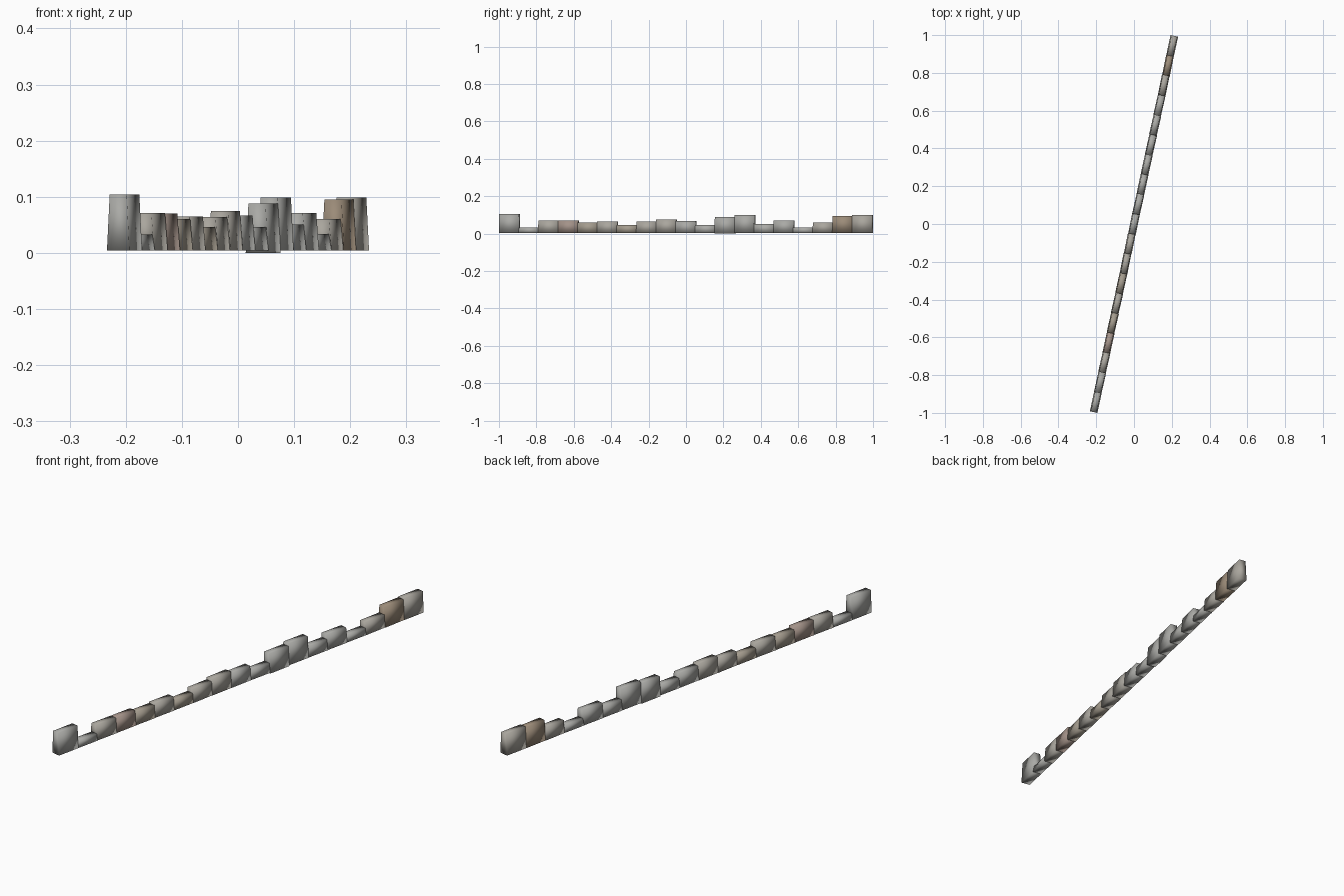
import bpy, bmesh, math, random
from mathutils import Matrix, Vector

if "Cube" in bpy.data.objects:
    bpy.data.objects.remove(bpy.data.objects["Cube"])

random.seed(4)
ANGLE = math.radians(-12.1)      # heading of the row, away from +y
PITCH = 0.1072                   # spacing of the blocks

# top height and tint of each stone, from the -y end to the +y end
STONES = [(0.104, "grey"), (0.033, "grey"), (0.071, "warm"), (0.070, "red"),
          (0.060, "tan"), (0.065, "warm"), (0.046, "tan"), (0.064, "warm"),
          (0.075, "warm"), (0.067, "grey"), (0.046, "grey"), (0.088, "grey"),
          (0.099, "grey"), (0.051, "grey"), (0.071, "grey"), (0.034, "grey"),
          (0.060, "warm"), (0.095, "brown"), (0.099, "warm")]
TINTS = {"grey": (0.40, 0.40, 0.38, 1), "warm": (0.40, 0.38, 0.34, 1),
         "tan": (0.37, 0.33, 0.27, 1), "red": (0.37, 0.29, 0.25, 1),
         "brown": (0.33, 0.26, 0.19, 1)}

materials = {}
for name, color in TINTS.items():
    materials[name] = bpy.data.materials.new("stone_" + name)
    materials[name].diffuse_color = color


def stone(i, top, tint):
    """Tapered edging block, slightly turned in the row."""
    base = 0.0 if i == 11 else 0.004
    h = top - base
    bm = bmesh.new()
    bmesh.ops.create_cube(bm, size=1)
    for v in bm.verts:
        width = 0.041 if v.co.z < 0 else 0.031
        v.co = Vector((v.co.x * width, v.co.y * PITCH * 1.003, (v.co.z + 0.5) * h))
    mesh = bpy.data.meshes.new("edging_stone")
    bm.to_mesh(mesh)
    bm.free()
    mesh.shade_smooth()
    mesh.materials.append(materials[tint])
    ob = bpy.data.objects.new(f"edging_stone_{i + 1}", mesh)
    bpy.context.collection.objects.link(ob)
    d = (i - 9) * PITCH
    turn = 0 if i in (0, 18) else random.uniform(-0.02, 0.02)
    ob.location = (-math.sin(ANGLE) * d, math.cos(ANGLE) * d, base)
    ob.rotation_euler = (0, 0, ANGLE + turn)


for i, (top, tint) in enumerate(STONES):
    stone(i, top, tint)

for m in bpy.data.materials:
    if m.users and not m.is_grease_pencil:
        m.use_nodes = True
        m.node_tree.nodes["Principled BSDF"].inputs["Base Color"].default_value = m.diffuse_color
